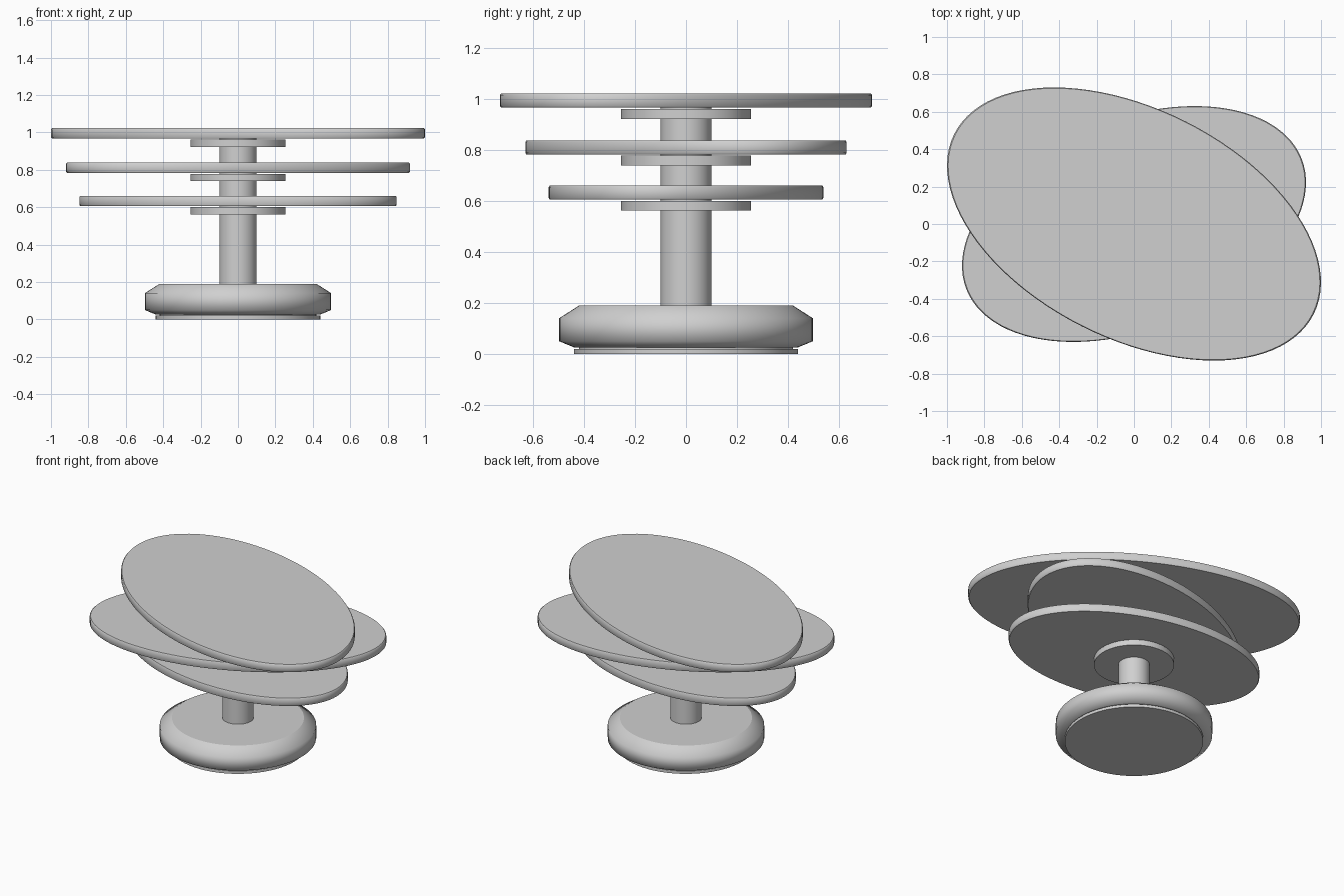
import bpy
import bmesh
import math

cube = bpy.data.objects.get("Cube")
if cube:
    bpy.data.objects.remove(cube, do_unlink=True)

SIDES = 96

grey = bpy.data.materials.new("plain grey")
grey.use_nodes = True
colour = (0.63, 0.63, 0.63, 1)
grey.diffuse_color = colour
grey.node_tree.nodes["Principled BSDF"].inputs["Base Color"].default_value = colour


def turned(name, profile, stretch=(1, 1), angle=0):
    """Turn a (radius, height) profile, listed bottom to top, into a closed solid."""
    bm = bmesh.new()
    turn = math.radians(angle)
    rings = []
    for radius, z in profile:
        ring = []
        for i in range(SIDES):
            t = math.tau * i / SIDES
            x, y = radius * stretch[0] * math.cos(t), radius * stretch[1] * math.sin(t)
            ring.append(bm.verts.new((x * math.cos(turn) - y * math.sin(turn),
                                      x * math.sin(turn) + y * math.cos(turn), z)))
        rings.append(ring)
    for low, high in zip(rings, rings[1:]):
        for i in range(SIDES):
            j = (i + 1) % SIDES
            bm.faces.new((low[i], low[j], high[j], high[i])).smooth = True
    # Flat caps
    bm.faces.new(rings[0][::-1])
    bm.faces.new(rings[-1])
    mesh = bpy.data.meshes.new(name)
    bm.to_mesh(mesh)
    bm.free()
    mesh.materials.append(grey)
    obj = bpy.data.objects.new(name, mesh)
    bpy.context.collection.objects.link(obj)
    return obj


def disc(name, radius, bottom, top):
    return turned(name, [(radius, bottom), (radius, top)])


# Foot, rounded base and central post
disc("foot_pad", 0.44, 0, 0.02)
disc("base_spacer", 0.42, 0.015, 0.03)
turned("base", [(0.44, 0.026), (0.498, 0.05), (0.498, 0.14), (0.42, 0.19)])
disc("post", 0.1, 0.18, 0.99)

# Oval shelves: name, half length, half width, turn, bottom height
shelves = [
    ("lower", 0.86, 0.52, -12, 0.606),
    ("middle", 0.962, 0.564, 21.2, 0.783),
    ("upper", 1.075, 0.614, -26.6, 0.967),
]
for name, length, width, angle, z in shelves:
    top = z + 0.055
    turned(name + "_shelf",
           [(0.994, z), (1, z + 0.006), (1, top - 0.006), (0.994, top)],
           (length, width), angle)
    # Support collar just beneath the shelf
    disc(name + "_collar", 0.255, z - 0.044, z - 0.005)
